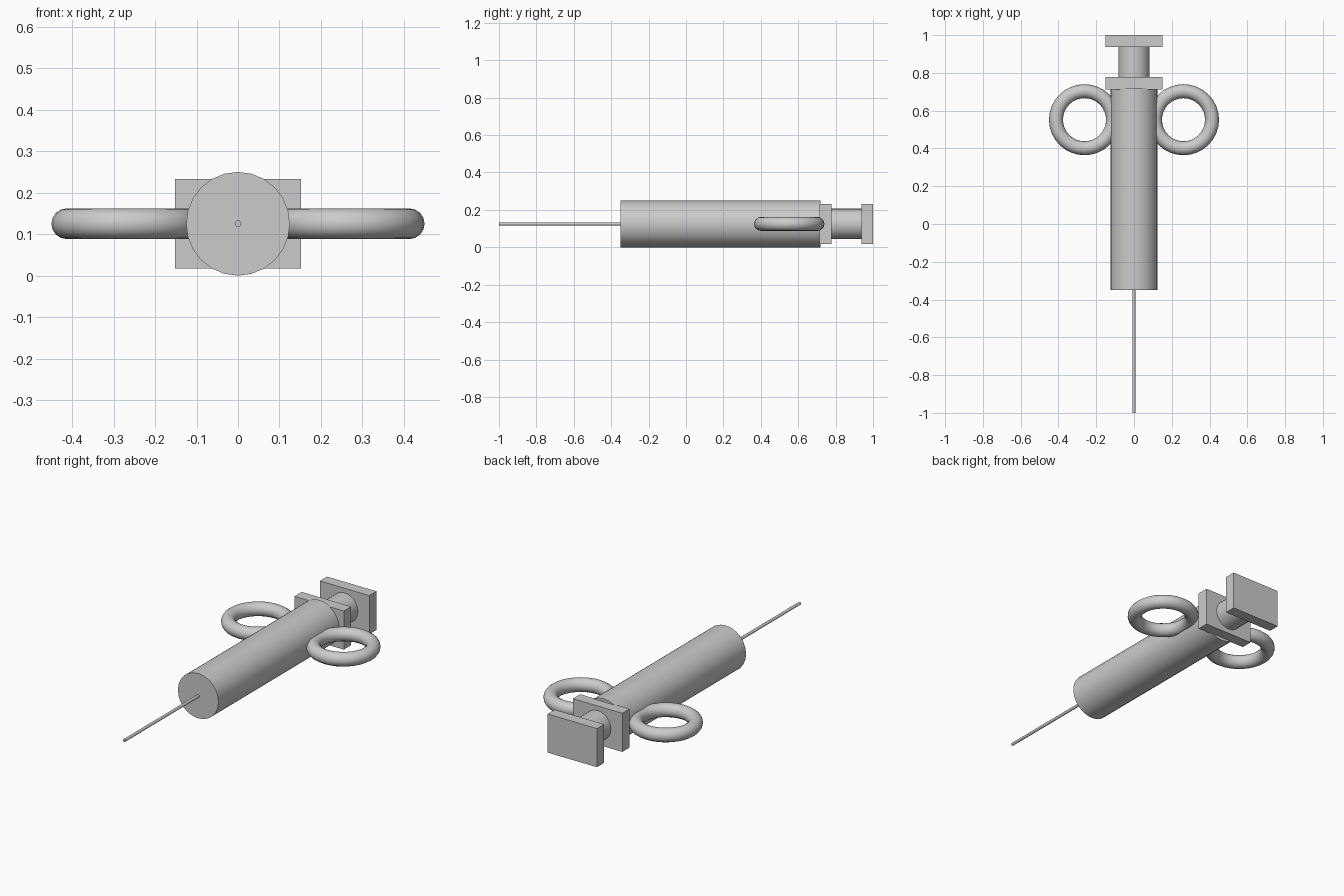
import bpy
import math

if "Cube" in bpy.data.objects:
    bpy.data.objects.remove(bpy.data.objects["Cube"])

AXIS_Z = 0.125  # height of the syringe's long axis


def finish(name):
    obj = bpy.context.object
    obj.name = name
    obj.data.name = name
    bpy.ops.object.transform_apply(location=False, rotation=True, scale=True)
    return obj


def rod(name, radius, y0, y1, sides):
    """Cylinder lying along y."""
    bpy.ops.mesh.primitive_cylinder_add(
        vertices=sides, radius=radius, depth=y1 - y0,
        location=(0, (y0 + y1) / 2, AXIS_Z), rotation=(math.pi / 2, 0, 0))
    finish(name)
    bpy.ops.object.shade_smooth_by_angle(angle=math.radians(40))


def plate(name, y0, y1):
    """Rectangular flange across the axis."""
    bpy.ops.mesh.primitive_cube_add(size=1, location=(0, (y0 + y1) / 2, AXIS_Z))
    bpy.context.object.scale = (0.304, y1 - y0, 0.215)
    finish(name)


# Needle, barrel and plunger
rod("needle", 0.008, -1.0, -0.34, 16)
rod("barrel", 0.125, -0.35, 0.72, 24)
rod("plunger_rod", 0.082, 0.70, 0.95, 24)

# Flange behind the barrel and thumb plate
plate("barrel_flange", 0.713, 0.777)
plate("thumb_plate", 0.937, 1.0)

# Finger rings on both sides
for side, label in ((-1, "left"), (1, "right")):
    bpy.ops.mesh.primitive_torus_add(
        major_radius=0.151, minor_radius=0.037,
        major_segments=32, minor_segments=16,
        location=(side * 0.262, 0.552, AXIS_Z))
    finish("finger_ring_" + label)
    bpy.ops.object.shade_smooth_by_angle(angle=math.radians(40))
